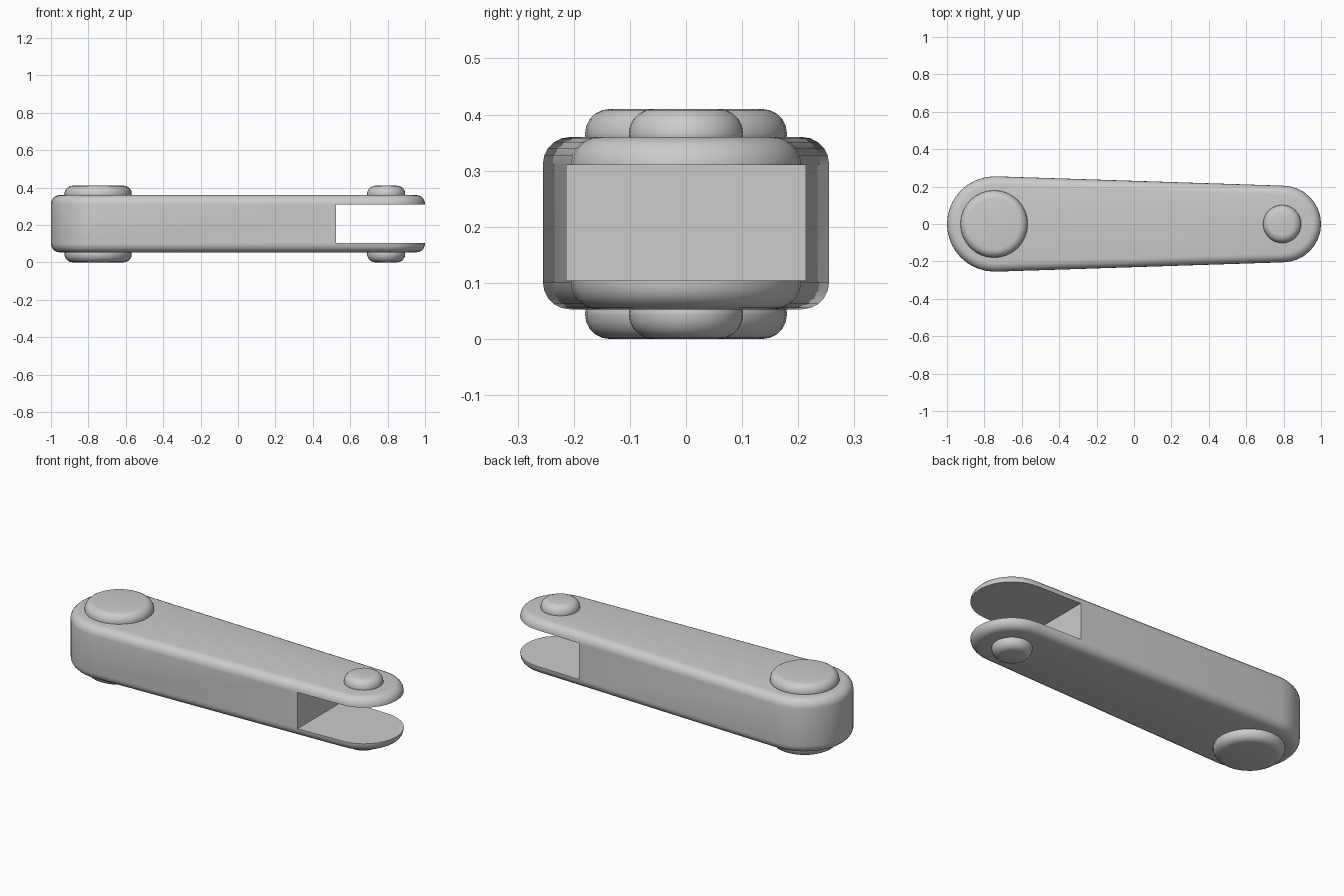
import bpy
import bmesh
from math import sin, cos, pi, radians

if "Cube" in bpy.data.objects:
    bpy.data.objects.remove(bpy.data.objects["Cube"])

# Single grey metal
grey = bpy.data.materials.new("grey metal")
grey.use_nodes = True
colour = (0.6, 0.6, 0.6, 1)
grey.diffuse_color = colour
grey.node_tree.nodes["Principled BSDF"].inputs["Base Color"].default_value = colour


def capsule(x1, r1, x2, r2, inset, steps=16):
    """Tapered outline: a left and a right half circle joined by straight sides."""
    left = [(pi / 2 + pi * i / steps, x1, r1) for i in range(steps + 1)]
    right = [(-pi / 2 + pi * i / steps, x2, r2) for i in range(steps + 1)]
    return [(x + (r - inset) * cos(a), (r - inset) * sin(a)) for a, x, r in left + right]


def disc(x, r, inset, steps=32):
    return [(x + (r - inset) * cos(2 * pi * i / steps),
             (r - inset) * sin(2 * pi * i / steps)) for i in range(steps)]


def rounded_solid(name, outline, bottom, top, bevel, steps=5):
    """Stack inset copies of an outline into a solid with rounded rims."""
    arc = [pi / 2 * i / steps for i in range(steps + 1)]
    layers = [(bevel * (1 - sin(a)), bottom + bevel * (1 - cos(a))) for a in arc]
    layers += [(bevel * (1 - sin(a)), top - bevel * (1 - cos(a))) for a in reversed(arc)]
    bm = bmesh.new()
    rings = [[bm.verts.new((x, y, z)) for x, y in outline(inset)] for inset, z in layers]
    n = len(rings[0])
    for low, high in zip(rings, rings[1:]):
        for i in range(n):
            j = (i + 1) % n
            bm.faces.new((low[i], low[j], high[j], high[i]))
    bm.faces.new(rings[0][::-1])
    bm.faces.new(rings[-1])
    mesh = bpy.data.meshes.new(name)
    bm.to_mesh(mesh)
    bm.free()
    mesh.materials.append(grey)
    obj = bpy.data.objects.new(name, mesh)
    bpy.context.collection.objects.link(obj)
    return obj


def select_only(obj):
    bpy.ops.object.select_all(action='DESELECT')
    obj.select_set(True)
    bpy.context.view_layer.objects.active = obj


# Tapered arm with rounded rims
arm = rounded_solid("arm", lambda d: capsule(-0.745, 0.255, 0.795, 0.205, d),
                    0.053, 0.36, 0.048)

# Slot that splits the narrow end into a fork
bpy.ops.mesh.primitive_cube_add(size=1, location=(1.025, 0, 0.207))
cutter = bpy.context.object
cutter.name = "slot_cutter"
cutter.scale = (1, 1, 0.206)
cutter.hide_render = True
cutter.data.materials.append(grey)
select_only(arm)
slot = arm.modifiers.new("slot", 'BOOLEAN')
slot.operation = 'DIFFERENCE'
slot.solver = 'EXACT'
slot.object = cutter
bpy.ops.object.modifier_apply(modifier=slot.name)
bpy.data.objects.remove(cutter)

# Rounded pin heads above and below each end
parts = [arm]
for end, x, r in (("large", -0.748, 0.18), ("small", 0.792, 0.102)):
    for side, low, high in (("upper", 0.32, 0.41), ("lower", 0.0, 0.09)):
        parts.append(rounded_solid(f"{end}_{side}_pin_head",
                                   lambda d, x=x, r=r: disc(x, r, d), low, high, 0.044))

for part in parts:
    select_only(part)
    bpy.ops.object.shade_smooth_by_angle(angle=radians(35))
